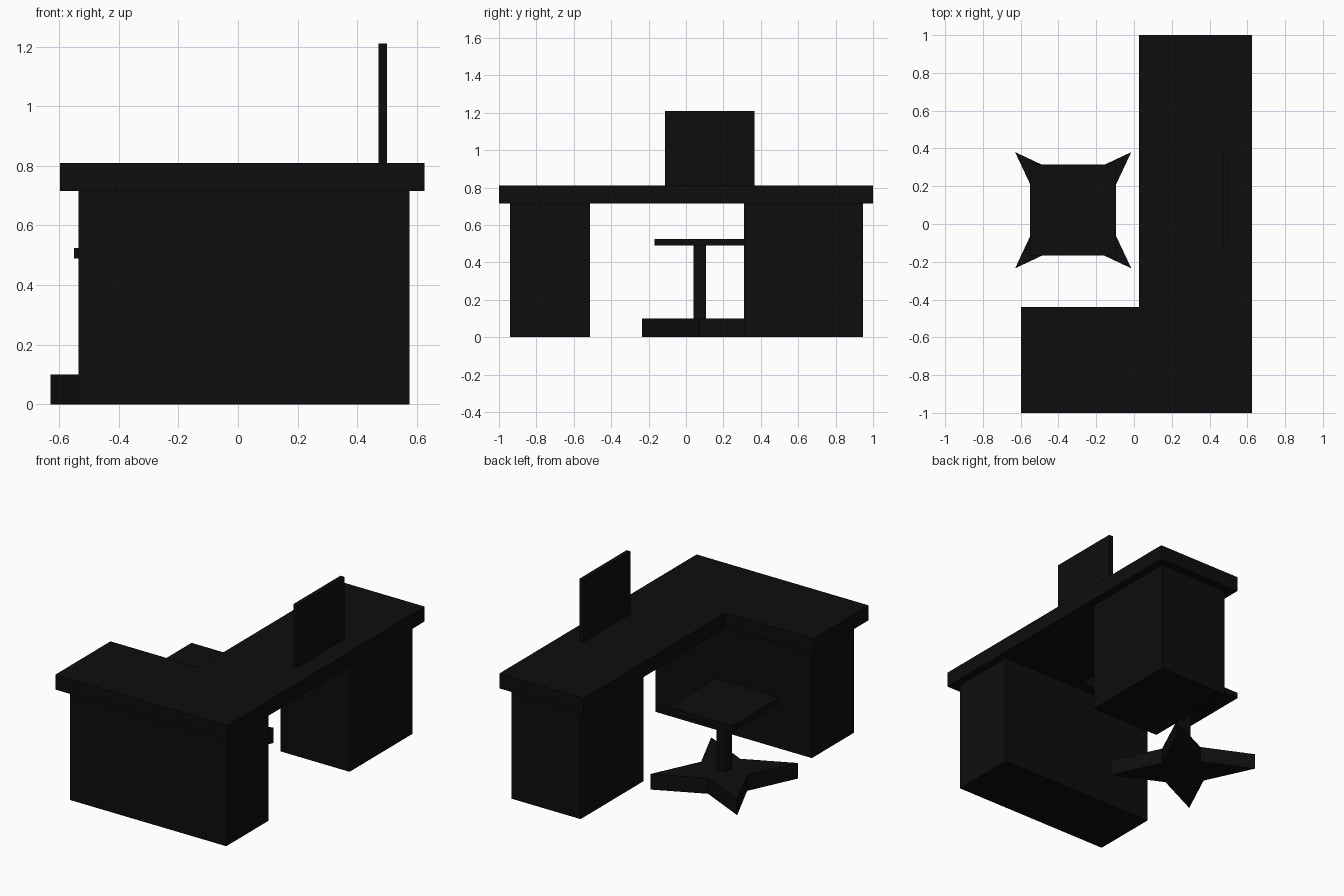
import bpy
import bmesh
import math

if "Cube" in bpy.data.objects:
    bpy.data.objects.remove(bpy.data.objects["Cube"], do_unlink=True)

# Single near-black finish
black = bpy.data.materials.new("black_finish")
black.use_nodes = True
colour = (0.004, 0.004, 0.004, 1)
black.diffuse_color = colour
black.node_tree.nodes["Principled BSDF"].inputs["Base Color"].default_value = colour


def prism(name, outline, z0, z1):
    """Extrude a flat outline from z0 up to z1."""
    bm = bmesh.new()
    face = bm.faces.new([bm.verts.new((x, y, z0)) for x, y in outline])
    grown = bmesh.ops.extrude_face_region(bm, geom=[face])["geom"]
    top = [v for v in grown if isinstance(v, bmesh.types.BMVert)]
    bmesh.ops.translate(bm, verts=top, vec=(0, 0, z1 - z0))
    bmesh.ops.recalc_face_normals(bm, faces=bm.faces)
    mesh = bpy.data.meshes.new(name)
    bm.to_mesh(mesh)
    bm.free()
    mesh.materials.append(black)
    obj = bpy.data.objects.new(name, mesh)
    bpy.context.collection.objects.link(obj)
    return obj


def box(name, x0, x1, y0, y1, z0, z1):
    return prism(name, [(x0, y0), (x1, y0), (x1, y1), (x0, y1)], z0, z1)


# Desk: L-shaped top on two solid pedestals
top_z, under_z = 0.81, 0.715
prism("desk_top", [(-0.597, -1), (0.625, -1), (0.625, 1), (0.027, 1),
                   (0.027, -0.44), (-0.597, -0.44)], under_z, top_z)
box("front_pedestal", -0.535, 0.575, -0.94, -0.512, 0, under_z)
box("back_pedestal", 0.085, 0.575, 0.31, 0.947, 0, under_z)

# Upright screen standing on the desk
box("screen", 0.472, 0.5, -0.112, 0.365, top_z, 1.21)

# Stool: square seat, square post, four-pointed star base
cx, cy = -0.322, 0.073
box("stool_seat", cx - 0.228, cx + 0.228, cy - 0.241, cy + 0.241, 0.49, 0.525)
box("stool_post", cx - 0.033, cx + 0.033, cy - 0.033, cy + 0.033, 0.05, 0.49)

star = []
for i in range(8):
    radius = 0.435 if i % 2 else 0.163
    angle = i * math.pi / 4
    star.append((cx + radius * math.cos(angle), cy + radius * math.sin(angle)))
prism("stool_base", star, 0, 0.1)
